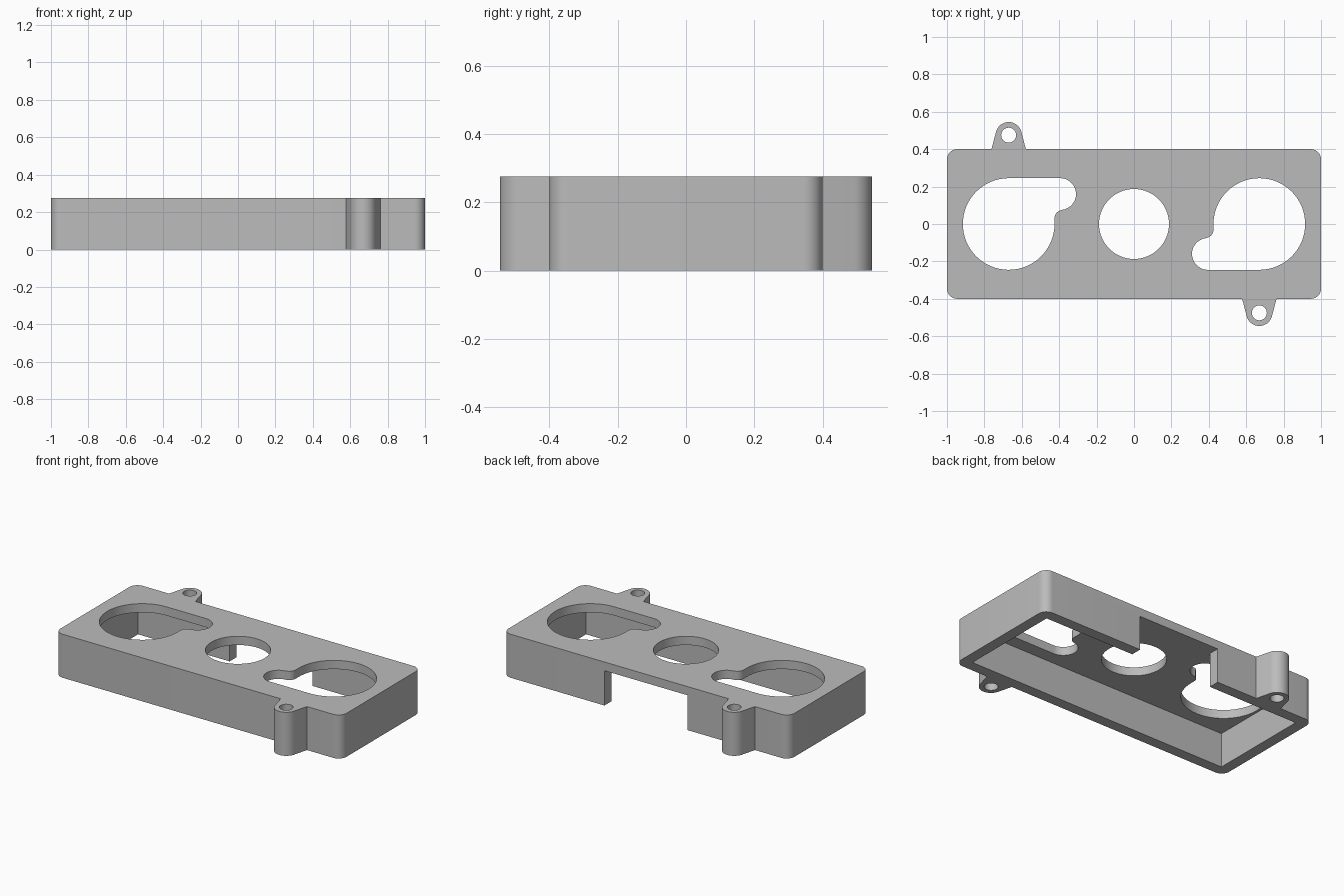
import bpy, bmesh
from math import radians, sin, cos

cube = bpy.data.objects.get("Cube")
if cube:
    bpy.data.objects.remove(cube, do_unlink=True)

HEIGHT = 0.275       # overall height
PLATE = 0.055        # top plate thickness
WALL = 0.07          # side wall thickness
X, Y = 1.0, 0.4      # half size of the body
TAB_X, TAB_Y = 0.67, 0.475

grey = bpy.data.materials.new("plain grey")
grey.use_nodes = True
colour = (0.5, 0.5, 0.5, 1)
grey.diffuse_color = colour
grey.node_tree.nodes["Principled BSDF"].inputs["Base Color"].default_value = colour


def arc(cx, cy, r, start, end, steps=16):
    angles = [radians(start + (end - start) * i / steps) for i in range(steps + 1)]
    return [(cx + r * cos(a), cy + r * sin(a)) for a in angles]


def circle(cx, cy, r, steps=64):
    return arc(cx, cy, r, 0, 360, steps)[:-1]


def rectangle(x0, y0, x1, y1):
    return [(x0, y0), (x1, y0), (x1, y1), (x0, y1)]


def turned(points):
    """Half turn about the centre."""
    return [(-x, -y) for x, y in points]


def prism(name, points, z0, z1):
    """Upright solid from a flat outline."""
    bm = bmesh.new()
    base = bm.faces.new([bm.verts.new((x, y, z0)) for x, y in points])
    top = bmesh.ops.extrude_face_region(bm, geom=[base])["geom"]
    bmesh.ops.translate(bm, vec=(0, 0, z1 - z0),
                        verts=[v for v in top if isinstance(v, bmesh.types.BMVert)])
    bmesh.ops.recalc_face_normals(bm, faces=bm.faces)
    mesh = bpy.data.meshes.new(name)
    bm.to_mesh(mesh)
    bm.free()
    mesh.materials.append(grey)
    obj = bpy.data.objects.new(name, mesh)
    bpy.context.collection.objects.link(obj)
    return obj


def combine(target, other, operation):
    mod = target.modifiers.new(other.name, "BOOLEAN")
    mod.operation, mod.solver, mod.object = operation, "EXACT", other
    bpy.ops.object.select_all(action="DESELECT")
    bpy.context.view_layer.objects.active = target
    target.select_set(True)
    bpy.ops.object.modifier_apply(modifier=mod.name)
    bpy.data.objects.remove(other, do_unlink=True)


# Body block with rounded upright corners
R = 0.055
outline = []
for i, (sx, sy) in enumerate([(1, 1), (-1, 1), (-1, -1), (1, -1)]):
    outline += arc(sx * (X - R), sy * (Y - R), R, 90 * i, 90 * i + 90, 10)
housing = prism("housing", outline, 0, HEIGHT)

# Screw tabs: tapered sides and a rounded tip, on opposite sides
tab = [(0.1 - TAB_X, Y - 0.03), *arc(-TAB_X, TAB_Y, 0.07, 15, 165, 24),
       (-0.1 - TAB_X, Y - 0.03)]
for side, shape in (("back", tab), ("front", turned(tab))):
    combine(housing, prism(side + "_tab", shape, 0, HEIGHT), "UNION")

# Hollow underside, open below
inner_x, inner_y = X - WALL, Y - WALL
underside = HEIGHT - PLATE
combine(housing, prism("cavity", rectangle(-inner_x, -inner_y, inner_x, inner_y),
                       -0.1, underside), "DIFFERENCE")

# Notch in the back wall
combine(housing, prism("notch", rectangle(-0.29, 0.2, 0.29, 0.6),
                       -0.1, underside), "DIFFERENCE")

# Round openings with a side lobe, a central hole and the screw holes
lobed = (arc(-0.67, 0, 0.245, 90, 360, 48)
         + arc(-0.38, 0.03, 0.045, 180, 90, 10)
         + arc(-0.395, 0.16, 0.085, -90, 90, 24))
screw = circle(-TAB_X, TAB_Y, 0.04, 32)
openings = {"left_opening": lobed, "right_opening": turned(lobed),
            "middle_hole": circle(0, 0, 0.187),
            "back_screw_hole": screw, "front_screw_hole": turned(screw)}
for name, shape in openings.items():
    combine(housing, prism(name, shape, -0.1, HEIGHT + 0.1), "DIFFERENCE")

bpy.ops.object.shade_smooth_by_angle(angle=radians(30))
